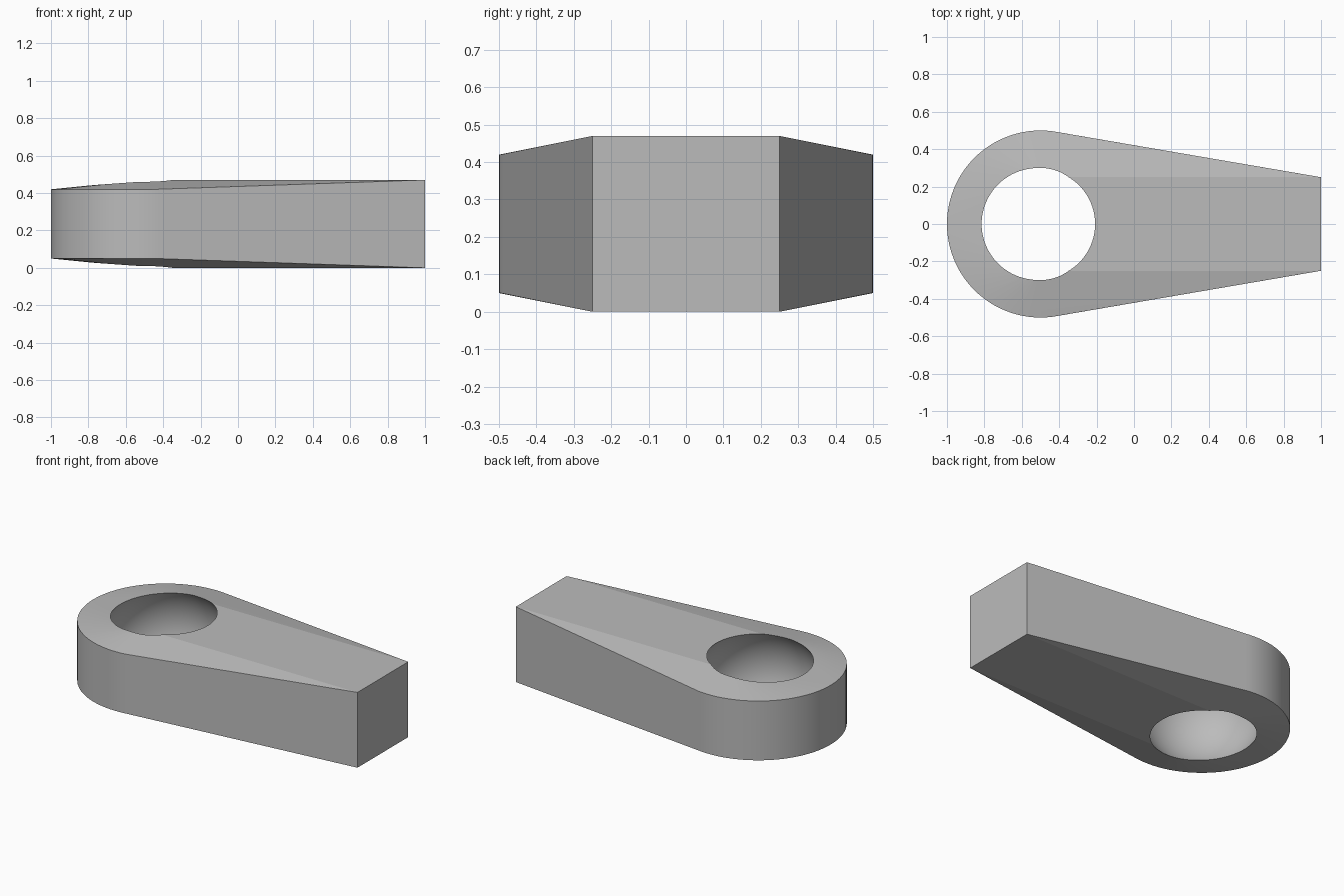
import bpy
import bmesh
import math

# Remove the default cube only
cube = bpy.data.objects.get("Cube")
if cube:
    bpy.data.objects.remove(cube, do_unlink=True)

HEIGHT = 0.47
MID = HEIGHT / 2
EYE_X = -0.5

# Plain grey material
grey = bpy.data.materials.new("plain_grey")
grey.use_nodes = True
colour = (0.5, 0.5, 0.5, 1)
grey.diffuse_color = colour
grey.node_tree.nodes["Principled BSDF"].inputs["Base Color"].default_value = colour


def make_object(name, bm):
    mesh = bpy.data.meshes.new(name)
    bm.to_mesh(mesh)
    bm.free()
    mesh.materials.append(grey)
    obj = bpy.data.objects.new(name, mesh)
    bpy.context.collection.objects.link(obj)
    return obj


# Body: hull around a thinner round head and a thicker bar
bm = bmesh.new()
segments = 96
for z in (0.05, HEIGHT - 0.05):
    for i in range(segments):
        a = 2 * math.pi * i / segments
        bm.verts.new((EYE_X + 0.5 * math.cos(a), 0.5 * math.sin(a), z))
for x in (EYE_X, 1):
    for y in (-0.25, 0.25):
        for z in (0, HEIGHT):
            bm.verts.new((x, y, z))
hull = bmesh.ops.convex_hull(bm, input=bm.verts)
loose = [v for v in bm.verts if not v.link_faces]
bmesh.ops.delete(bm, geom=loose, context='VERTS')
bmesh.ops.dissolve_limit(bm, angle_limit=math.radians(0.1),
                         verts=bm.verts, edges=bm.edges)
bmesh.ops.recalc_face_normals(bm, faces=bm.faces)
body = make_object("rod_end_body", bm)

# Spherical socket cut through the head
bm = bmesh.new()
bmesh.ops.create_uvsphere(bm, u_segments=96, v_segments=48, radius=0.375)
bmesh.ops.translate(bm, verts=bm.verts, vec=(EYE_X, 0, MID))
cutter = make_object("socket_cutter", bm)
cutter.hide_render = True

cut = body.modifiers.new("socket", 'BOOLEAN')
cut.operation = 'DIFFERENCE'
cut.solver = 'EXACT'
cut.object = cutter
bpy.context.view_layer.objects.active = body
bpy.ops.object.select_all(action='DESELECT')
body.select_set(True)
bpy.ops.object.modifier_apply(modifier=cut.name)
bpy.data.objects.remove(cutter, do_unlink=True)

# Smooth socket and round wall, crisp edges elsewhere
bpy.ops.object.shade_smooth_by_angle(angle=math.radians(8))
